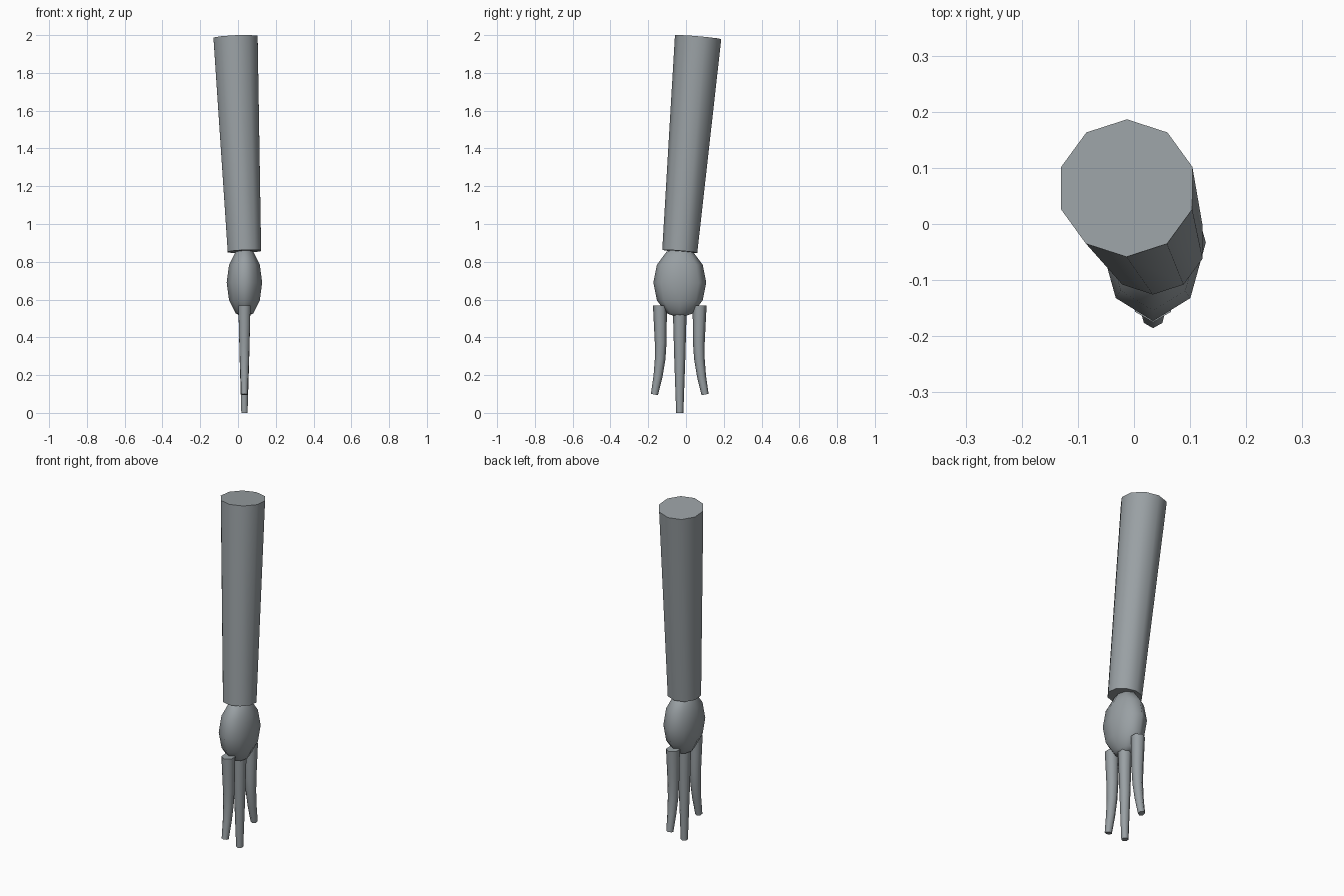
import bpy, bmesh, math
from mathutils import Vector

if "Cube" in bpy.data.objects:
    bpy.data.objects.remove(bpy.data.objects["Cube"])

CX, CY = 0.034, -0.033   # centre line of the hand

slate = bpy.data.materials.new("slate_grey")
slate.diffuse_color = (0.32, 0.352, 0.37, 1)
slate.use_nodes = True
slate.node_tree.nodes["Principled BSDF"].inputs["Base Color"].default_value = slate.diffuse_color


def finish(obj):
    """Slate colour, smooth sides, sharp cap edges."""
    obj.data.materials.append(slate)
    bpy.ops.object.select_all(action='DESELECT')
    obj.select_set(True)
    bpy.context.view_layer.objects.active = obj
    bpy.ops.object.shade_smooth_by_angle(angle=math.radians(70))


def tube(name, path, radii, sides):
    """Capped tube along a path, rings square to the path, one corner facing +y."""
    pts = [Vector(p) for p in path]
    bm = bmesh.new()
    rings = []
    for i, p in enumerate(pts):
        t = (pts[min(i + 1, len(pts) - 1)] - pts[max(i - 1, 0)]).normalized()
        y = Vector((0, 1, 0))
        u = (y - t * y.dot(t)).normalized()
        v = u.cross(t)
        angles = [2 * math.pi * k / sides for k in range(sides)]
        rings.append([bm.verts.new(p + radii[i] * (v * math.sin(a) + u * math.cos(a)))
                      for a in angles])
    for low, high in zip(rings, rings[1:]):
        for k in range(sides):
            n = (k + 1) % sides
            bm.faces.new((low[k], low[n], high[n], high[k]))
    bm.faces.new(rings[0])
    bm.faces.new(rings[-1])
    bmesh.ops.recalc_face_normals(bm, faces=bm.faces)
    mesh = bpy.data.meshes.new(name)
    bm.to_mesh(mesh)
    bm.free()
    obj = bpy.data.objects.new(name, mesh)
    bpy.context.collection.objects.link(obj)
    finish(obj)


# forearm: leaning, tapered ten-sided cylinder
tube("forearm", [(CX, CY, 0.855), (-0.013, 0.064, 1.989)], [0.093, 0.123], 10)

# palm: low-poly ellipsoid
bpy.ops.mesh.primitive_uv_sphere_add(segments=8, ring_count=6, radius=1,
                                     location=(CX, CY, 0.69))
palm = bpy.context.object
palm.name = "palm"
palm.scale = (0.094, 0.14, 0.188)
finish(palm)

# middle finger: straight
tube("middle_finger", [(CX, CY, 0.0), (CX, CY, 0.28), (CX, CY, 0.56)],
     [0.019, 0.029, 0.037], 6)

# outer fingers: mirrored, curving outwards at the tips
CURVE = [(0.134, 0.097), (0.115, 0.195), (0.104, 0.285),
         (0.101, 0.37), (0.103, 0.47), (0.105, 0.568)]
RADII = [0.019, 0.024, 0.028, 0.031, 0.034, 0.037]
for side, label in ((-1, "front"), (1, "back")):
    tube(label + "_finger", [(CX, CY + side * d, z) for d, z in CURVE], RADII, 6)
